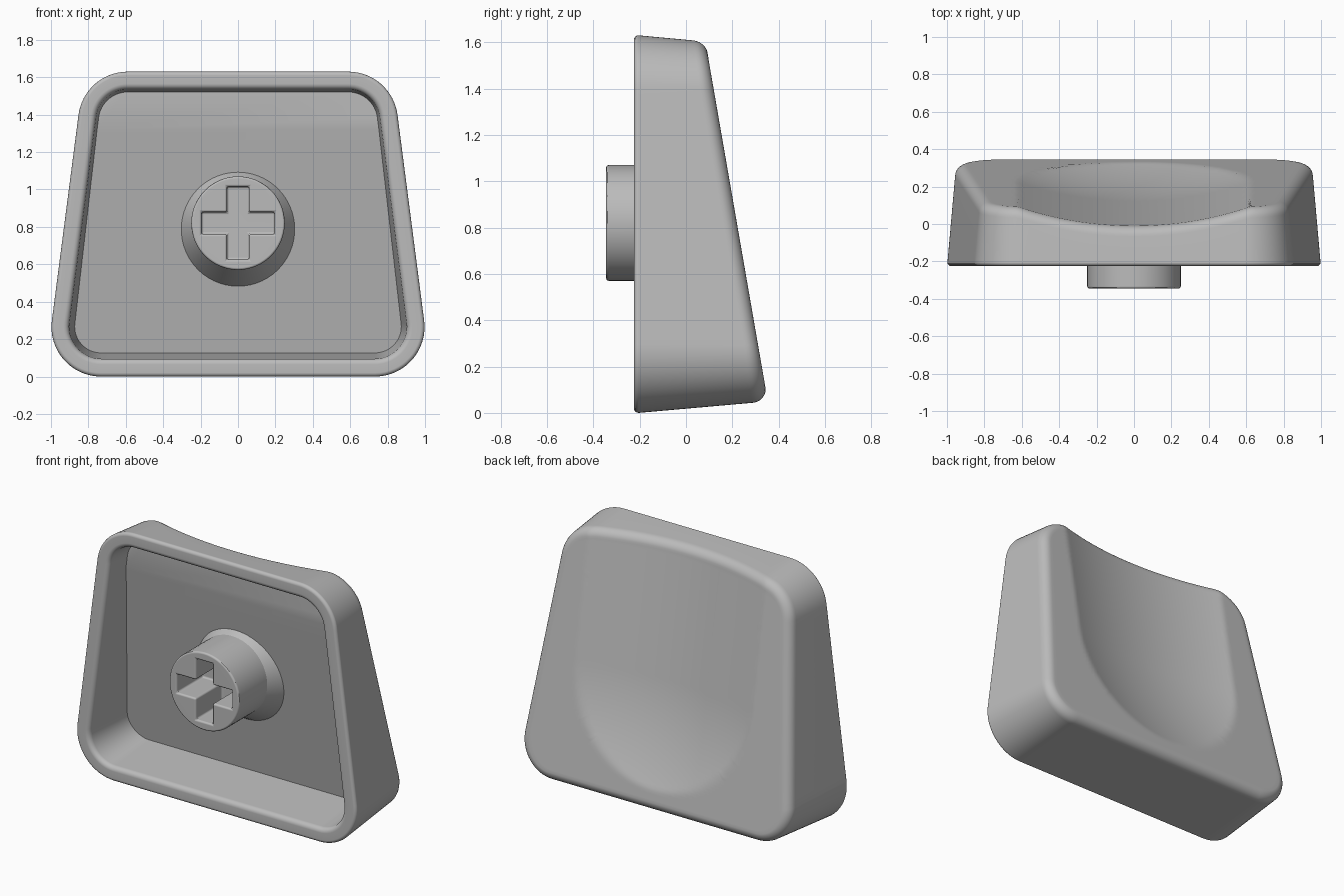
import bpy, bmesh, math
from mathutils import Vector

default = bpy.data.objects.get("Cube")
if default:
    bpy.data.objects.remove(default)

HEIGHT, DRAFT, FRONT = 1.63, 0.085, -0.225
FILLET, LIP, WALL, CREASE = 0.06, 0.02, 0.095, 1.32
SLOPE = 0.1295                       # lean of the side edges
NORMAL = math.atan(SLOPE)
STRETCH = math.hypot(1, SLOPE)

grey = bpy.data.materials.new("grey plastic")
grey.use_nodes = True
grey.diffuse_color = (0.5, 0.5, 0.5, 1)
grey.node_tree.nodes["Principled BSDF"].inputs["Base Color"].default_value = grey.diffuse_color


def finish(name, bm):
    bmesh.ops.recalc_face_normals(bm, faces=bm.faces)
    mesh = bpy.data.meshes.new(name)
    bm.to_mesh(mesh)
    bm.free()
    obj = bpy.data.objects.new(name, mesh)
    mesh.materials.append(grey)
    bpy.context.collection.objects.link(obj)
    return obj


def select(obj):
    bpy.ops.object.select_all(action='DESELECT')
    obj.select_set(True)
    bpy.context.view_layer.objects.active = obj


def smooth(obj):
    select(obj)
    bpy.ops.object.shade_smooth_by_angle(angle=math.radians(30))
    obj.modifiers.new("even_shading", 'WEIGHTED_NORMAL').keep_sharp = True


def bridge(bm, a, b):
    n = len(a)
    for k in range(n):
        bm.faces.new((a[k], a[(k + 1) % n], b[(k + 1) % n], b[k]))


# Rounded trapezoid outline, moved inward by an inset
def outline(inset):
    r = 0.265 - inset
    half = []

    def arc(z, start, end):
        x = 1.034 - SLOPE * z - (inset + r) * STRETCH
        for s in range(17):
            a = start + (end - start) * s / 16
            half.append(Vector((x + r * math.cos(a), z + r * math.sin(a))))

    def straight(a, b, n):
        half.extend(a.lerp(b, s / n) for s in range(1, n))

    arc(inset + r, -math.pi / 2, NORMAL)
    low = half[:]
    half.clear()
    arc(HEIGHT - inset - r, NORMAL, math.pi / 2)
    high = half[:]
    half.clear()
    half.append(Vector((0, inset)))
    straight(half[0], low[0], 16)
    half.extend(low)
    straight(low[-1], high[0], 24)
    half.extend(high)
    straight(high[-1], Vector((0, HEIGHT - inset)), 20)
    half.append(Vector((0, HEIGHT - inset)))
    return half + [Vector((-p.x, p.y)) for p in half[-2:0:-1]]


OUTER, INNER = outline(0), outline(0.1)
COUNT = len(OUTER)


def at(k, inset):
    return OUTER[k].lerp(INNER[k], inset / 0.1)


# Sloping outer face with a round-ended finger scoop
def outer_face(x, z):
    reach = abs(x) if z > 0.8 else math.hypot(x, z - 0.8)
    radius, depth = 1.97, 0.1
    scoop = math.sqrt(radius ** 2 - reach ** 2) - (radius - depth)
    return 0.362 - 0.1735 * z - max(0, scoop)


def cavity_floor(z):
    return max(0.167 - 0.1735 * z, 0.167 - 0.1735 * CREASE)


# Shell: cavity floor, cavity wall, rim, outer wall, rounded edge, scooped face
bm = bmesh.new()


def ring(points):
    return [bm.verts.new(p) for p in points]


floor_points = []
for k in range(COUNT):
    p = at(k, WALL)
    for _ in range(4):
        p = at(k, WALL + DRAFT * (cavity_floor(p.y) - FRONT))
    floor_points.append(p)
right = min(range(COUNT // 2), key=lambda k: abs(floor_points[k].y - CREASE))
left = COUNT - right
for k, side in ((right, 1), (left, -1)):
    p = floor_points[k]
    floor_points[k] = Vector((p.x - side * SLOPE * (CREASE - p.y), CREASE))

rings = [ring((p.x, cavity_floor(p.y), p.y) for p in floor_points)]
bm.faces.new(rings[0][right:left + 1])
bm.faces.new(rings[0][left:] + rings[0][:right + 1])


def rim_ring(inset, y):
    pts = [at(k, inset) for k in range(COUNT)]
    rings.append(ring((p.x, y, p.y) for p in pts))


for s in range(5):
    a = s / 4 * math.pi / 2
    rim_ring(WALL - 0.03 * (1 - math.cos(a)), FRONT + 0.03 * (1 - math.sin(a)))
for s in range(5):
    a = s / 4 * math.pi / 2
    rim_ring(LIP * (1 - math.sin(a)), FRONT + LIP * (1 - math.cos(a)))

edge = []
for k in range(COUNT):
    inset = 0.04
    for _ in range(5):
        p = at(k, inset + FILLET)
        y = outer_face(p.x, p.y)
        inset = DRAFT * (y - FILLET - FRONT)
    edge.append((inset, y))
for s in range(8):
    a = s / 7 * math.pi / 2
    pts = []
    for k, (inset, y) in enumerate(edge):
        p = at(k, inset + FILLET * (1 - math.cos(a)))
        pts.append((p.x, y - FILLET * (1 - math.sin(a)), p.y))
    rings.append(ring(pts))

centre = Vector((0, 0.8))
border = [at(k, inset + FILLET) for k, (inset, y) in enumerate(edge)]
for s in range(1, 40):
    pts = [p.lerp(centre, s / 40) for p in border]
    rings.append(ring((p.x, outer_face(p.x, p.y), p.y) for p in pts))
hub = bm.verts.new((0, outer_face(0, 0.8), 0.8))
for k in range(COUNT):
    bm.faces.new((rings[-1][k], rings[-1][(k + 1) % COUNT], hub))
for a, b in zip(rings, rings[1:]):
    bridge(bm, a, b)
smooth(finish("cap_shell", bm))

# Stem: round post that flares where it meets the cavity floor
STEM_Z, STEM_R, TIP, FLARE = 0.82, 0.25, -0.345, -0.06
bm = bmesh.new()
tip, neck, foot = [], [], []
for k in range(64):
    a = k / 64 * math.tau
    c, s = math.cos(a), math.sin(a)
    r = STEM_R
    for _ in range(8):
        y = cavity_floor(STEM_Z + r * s) + 0.01
        r = STEM_R + 0.61 * (y - FLARE)
    for loop, radius, depth in ((tip, STEM_R, TIP), (neck, STEM_R, FLARE), (foot, r, y)):
        loop.append(bm.verts.new((radius * c, depth, STEM_Z + radius * s)))
bridge(bm, tip, neck)
bridge(bm, neck, foot)
bm.faces.new(tip)
bm.faces.new(foot)
stem = finish("stem", bm)

# Cross-shaped socket cut into the stem
bm = bmesh.new()
ARM, HALF = 0.195, 0.059
corner = [(HALF, ARM), (HALF, HALF), (ARM, HALF)]
cross = []
for q in range(4):
    c, s = round(math.cos(q * math.pi / 2)), round(math.sin(q * math.pi / 2))
    cross += [(x * c + z * s, z * c - x * s) for x, z in corner]
ends = [[bm.verts.new((x, y, STEM_Z + z)) for x, z in cross] for y in (TIP - 0.1, -0.08)]
bridge(bm, *ends)
for end in ends:
    bm.faces.new(end)
cutter = finish("socket_cutter", bm)
cutter.hide_render = True

cut = stem.modifiers.new("socket", 'BOOLEAN')
cut.object, cut.operation, cut.solver = cutter, 'DIFFERENCE', 'EXACT'
bevel = stem.modifiers.new("soft_edges", 'BEVEL')
bevel.width, bevel.segments, bevel.angle_limit = 0.012, 3, math.radians(50)
select(stem)
bpy.ops.object.convert(target='MESH')
bpy.data.objects.remove(cutter)
smooth(stem)
